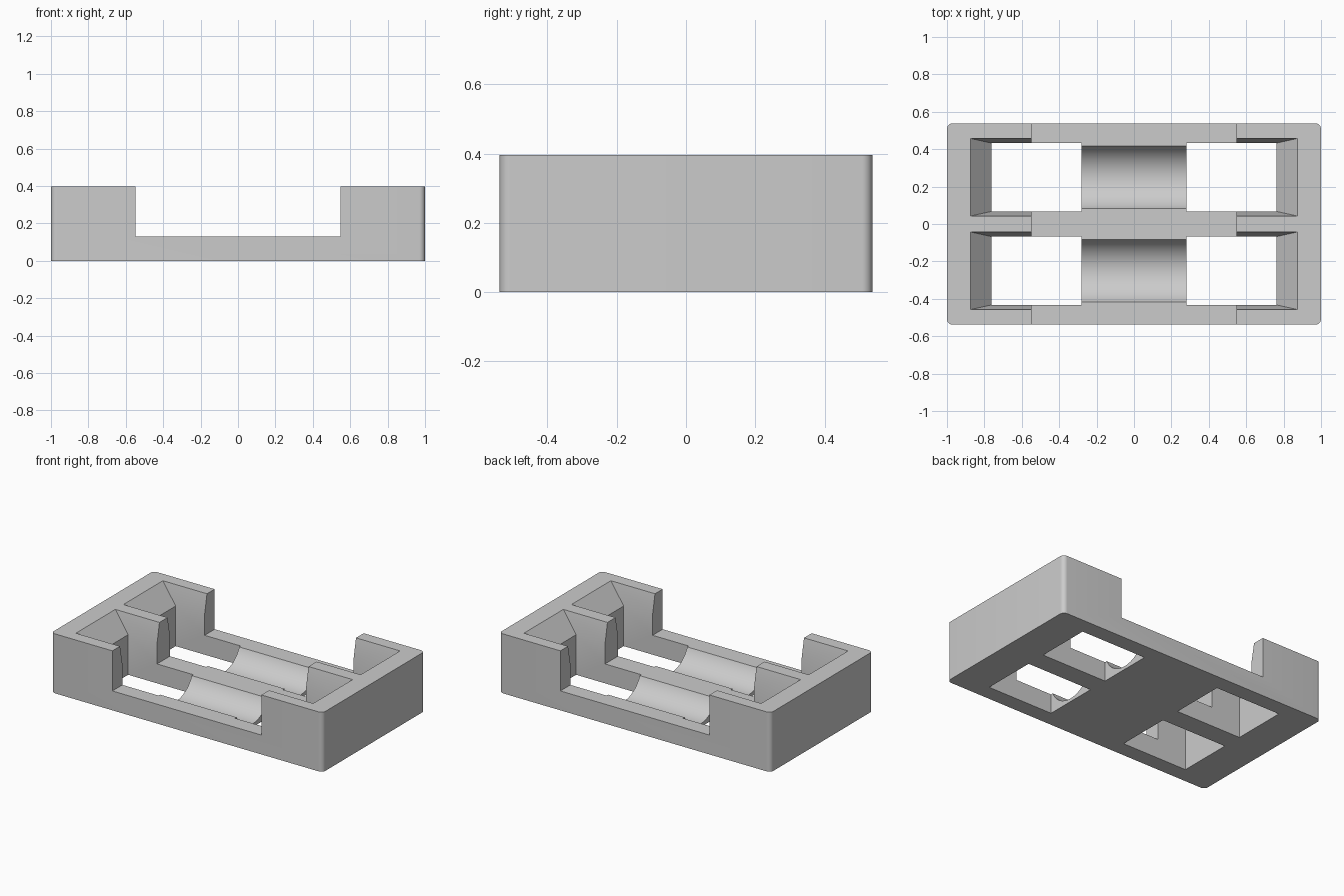
import bpy
import bmesh
import math
from mathutils import Matrix

if "Cube" in bpy.data.objects:
    bpy.data.objects.remove(bpy.data.objects["Cube"])

HALF_X, HALF_Y, HEIGHT = 1.0, 0.538, 0.396
RAIL_Z, GAP_X = 0.129, 0.549        # low middle section
CRADLE_X, WELL_X = 0.282, 0.762     # cradle end and well end
BAY_Y, BAY_HALF = 0.25, 0.1825      # bay centre and half width
FLARE_Z, FLARE_X, FLARE_Y = 0.267, 0.112, 0.025


def make_object(name, bm):
    bmesh.ops.recalc_face_normals(bm, faces=bm.faces)
    mesh = bpy.data.meshes.new(name)
    bm.to_mesh(mesh)
    bm.free()
    obj = bpy.data.objects.new(name, mesh)
    bpy.context.collection.objects.link(obj)
    return obj


def add_box(bm, x, y, z0, z1):
    size = Matrix.Diagonal((2 * x, 2 * y, z1 - z0, 1))
    bmesh.ops.create_cube(bm, size=1, matrix=Matrix.Translation((0, 0, (z0 + z1) / 2)) @ size)


def cut(target, name, bm):
    cutter = make_object(name, bm)
    cutter.hide_render = True
    mod = target.modifiers.new(name, "BOOLEAN")
    mod.operation, mod.solver, mod.object = "DIFFERENCE", "EXACT", cutter
    bpy.context.view_layer.objects.active = target
    bpy.ops.object.modifier_apply(modifier=mod.name)
    bpy.data.objects.remove(cutter)


# Tray body with rounded vertical corners
bm = bmesh.new()
add_box(bm, HALF_X, HALF_Y, 0, HEIGHT)
uprights = [e for e in bm.edges if abs(e.verts[0].co.z - e.verts[1].co.z) > 0.1]
bmesh.ops.bevel(bm, geom=uprights, offset=0.03, segments=8, profile=0.5, affect="EDGES")
tray = make_object("double_bay_tray", bm)

# Low middle section
bm = bmesh.new()
add_box(bm, GAP_X, 1, RAIL_Z, 1)
cut(tray, "middle_gap", bm)

# Four open wells with flared mouths
over = 1.4
top = FLARE_Z + (HEIGHT - FLARE_Z) * over
for side in (-1, 1):
    for bay in (-1, 1):
        bm = bmesh.new()
        rings = []
        for z, flare in ((-0.1, 0), (FLARE_Z, 0), (top, over)):
            end, half = WELL_X + FLARE_X * flare, BAY_HALF + FLARE_Y * flare
            corners = ((CRADLE_X, -half), (end, -half), (end, half), (CRADLE_X, half))
            rings.append([bm.verts.new((side * x, bay * BAY_Y + y, z)) for x, y in corners])
        bm.faces.new(rings[0])
        bm.faces.new(rings[-1])
        for low, high in zip(rings, rings[1:]):
            for i in range(4):
                j = (i + 1) % 4
                bm.faces.new((low[i], low[j], high[j], high[i]))
        cut(tray, "well", bm)

# Round cradles between the wells
for bay in (-1, 1):
    bm = bmesh.new()
    place = Matrix.Translation((0, bay * BAY_Y, 0.204)) @ Matrix.Rotation(math.pi / 2, 4, "Y")
    bmesh.ops.create_cone(bm, cap_ends=True, segments=96, radius1=BAY_HALF, radius2=BAY_HALF,
                          depth=2 * CRADLE_X + 0.02, matrix=place)
    cut(tray, "cradle", bm)

# Single plain material
grey = bpy.data.materials.new("light_grey")
grey.use_nodes = True
colour = (0.6, 0.6, 0.6, 1)
grey.diffuse_color = colour
grey.node_tree.nodes["Principled BSDF"].inputs["Base Color"].default_value = colour
tray.data.materials.clear()
tray.data.materials.append(grey)
for face in tray.data.polygons:
    face.material_index = 0

bpy.ops.object.select_all(action="DESELECT")
tray.select_set(True)
bpy.context.view_layer.objects.active = tray
bpy.ops.object.shade_smooth_by_angle(angle=math.radians(20))
